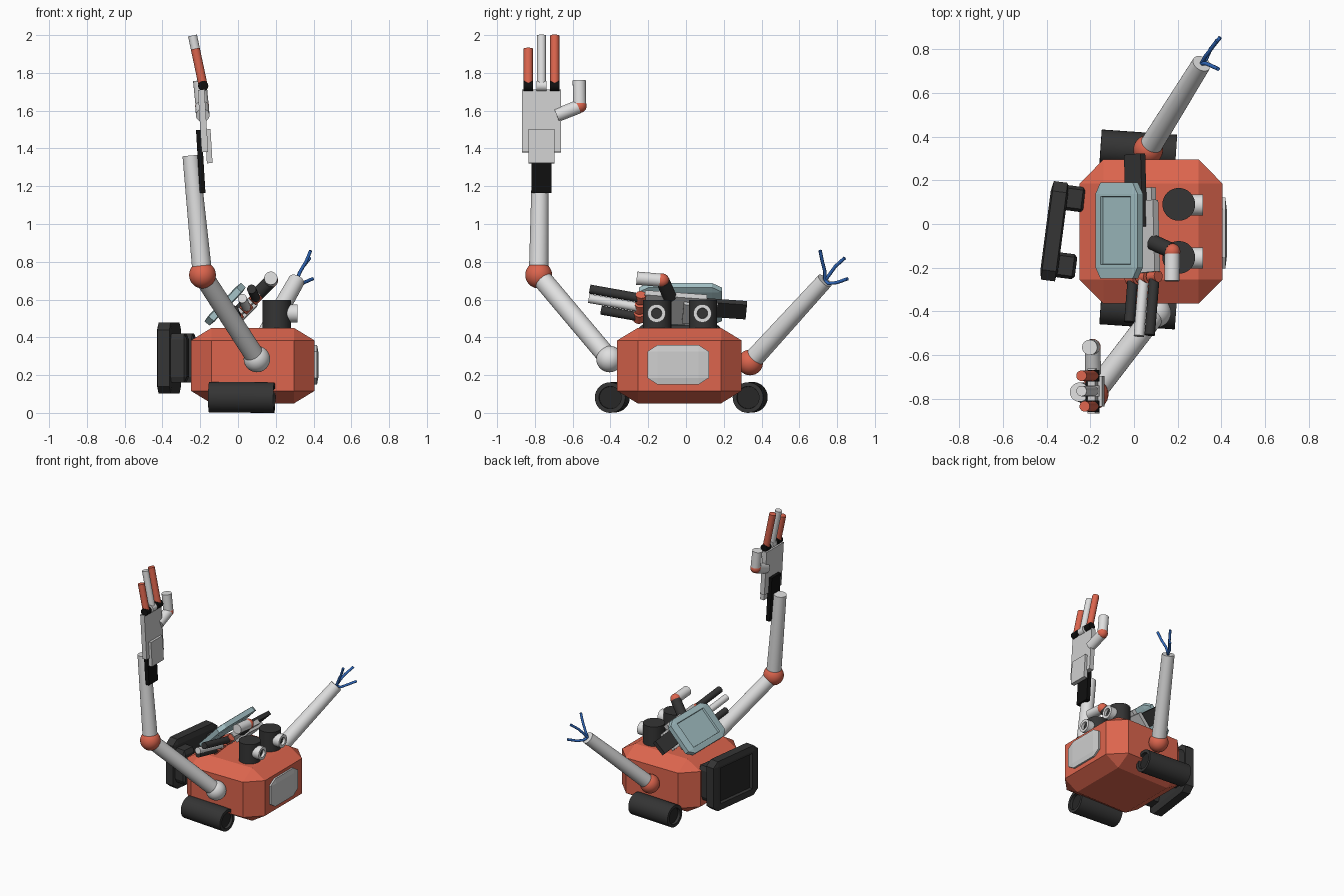
import bpy, bmesh
from mathutils import Matrix, Vector

if "Cube" in bpy.data.objects:
    bpy.data.objects.remove(bpy.data.objects["Cube"])


def material(name, r, g, b):
    m = bpy.data.materials.new(name)
    m.use_nodes = True
    m.diffuse_color = (r, g, b, 1)
    m.node_tree.nodes["Principled BSDF"].inputs["Base Color"].default_value = (r, g, b, 1)
    return m


ORANGE = material("orange", 0.72, 0.13, 0.075)
WHITE = material("white", 0.74, 0.74, 0.74)
GREY = material("light grey", 0.62, 0.62, 0.62)
DARK = material("dark grey", 0.035, 0.035, 0.035)
DEEP = material("deep grey", 0.02, 0.02, 0.02)
BLACK = material("black", 0.005, 0.005, 0.005)
GLASS = material("pale blue", 0.38, 0.55, 0.58)
BLUE = material("cable blue", 0.03, 0.14, 0.5)
WORLD = Matrix()


def frame(origin, x, z):
    """Local frame from an origin and its x and z directions."""
    z = Vector(z).normalized()
    y = z.cross(Vector(x)).normalized()
    x = y.cross(z)
    m = Matrix((x, y, z)).transposed().to_4x4()
    m.translation = origin
    return m


def finish(name, bm, mats, smooth=False):
    mesh = bpy.data.meshes.new(name)
    bmesh.ops.recalc_face_normals(bm, faces=bm.faces)
    bm.to_mesh(mesh)
    bm.free()
    for m in mats:
        mesh.materials.append(m)
    ob = bpy.data.objects.new(name, mesh)
    bpy.context.collection.objects.link(ob)
    if smooth:
        bpy.ops.object.select_all(action='DESELECT')
        ob.select_set(True)
        bpy.context.view_layer.objects.active = ob
        bpy.ops.object.shade_smooth_by_angle(angle=0.7)
    return ob


def box(name, mat, center, size, at=WORLD, chamfer=0, rim=0, inner=None):
    """Box with proportional chamfers and an optional recess in its local top."""
    bm = bmesh.new()
    bmesh.ops.create_cube(bm, size=1)
    if chamfer:
        bmesh.ops.bevel(bm, geom=bm.edges[:], offset=chamfer, segments=1,
                        affect='EDGES', profile=0.5)
    bm.normal_update()
    if rim:
        top = max(bm.faces, key=lambda f: f.calc_center_median().z)
        bmesh.ops.inset_individual(bm, faces=[top], thickness=rim)
        bmesh.ops.inset_individual(bm, faces=[top], thickness=0.01, depth=-0.3)
        top.material_index = 1
    bm.transform(at @ Matrix.Translation(center) @ Matrix.Diagonal((*size, 1)))
    return finish(name, bm, [mat, inner or mat])


def tube(name, mat, start, end, r, r2=None, at=WORLD, rim=0, inner=None):
    """Round bar between two points, with optional recessed ends."""
    a, b = at @ Vector(start), at @ Vector(end)
    bm = bmesh.new()
    bmesh.ops.create_cone(bm, cap_ends=True, segments=32, radius1=r,
                          radius2=r if r2 is None else r2, depth=(b - a).length)
    bm.normal_update()
    if rim:
        caps = [f for f in bm.faces if len(f.verts) > 4]
        bmesh.ops.inset_individual(bm, faces=caps, thickness=rim)
        bmesh.ops.inset_individual(bm, faces=caps, thickness=0.001, depth=-0.02)
        for f in caps:
            f.material_index = 1
    turn = (b - a).to_track_quat('Z', 'Y').to_matrix().to_4x4()
    bm.transform(Matrix.Translation((a + b) / 2) @ turn)
    return finish(name, bm, [mat, inner or mat], True)


def ball(name, mat, center, r, at=WORLD):
    bm = bmesh.new()
    bmesh.ops.create_uvsphere(bm, u_segments=32, v_segments=16, radius=r)
    bm.transform(Matrix.Translation(at @ Vector(center)))
    return finish(name, bm, [mat], True)


def cable(name, points):
    curve = bpy.data.curves.new(name, 'CURVE')
    curve.dimensions = '3D'
    curve.bevel_depth = 0.009
    curve.bevel_resolution = 3
    curve.use_fill_caps = True
    line = curve.splines.new('POLY')
    line.points.add(len(points) - 1)
    for p, co in zip(line.points, points):
        p.co = (*co, 1)
    curve.materials.append(BLUE)
    bpy.context.collection.objects.link(bpy.data.objects.new(name, curve))


def hand(label, at, wrist, finger_mats, knuckle_mats, thumb_mat):
    """Local x faces the cuff side, y the thumb side, z the fingertips."""
    box(label + "_palm", GREY, (0, 0, -0.165), (0.035, 0.205, 0.33), at)
    box(label + "_cuff", GREY, (0.022, 0, -0.30), (0.03, 0.14, 0.18), at)
    box(label + "_wrist", wrist, (-0.025, 0, -0.378), (0.03, 0.108, 0.335), at)
    lengths = (0.2, 0.27, 0.27)
    for i, length in enumerate(lengths):
        y = 0.07 * (i - 1)
        tube(f"{label}_knuckle_{i}", knuckle_mats[i], (0.012, y - 0.026, 0.02),
             (0.012, y + 0.026, 0.02), 0.027, at=at)
        tube(f"{label}_finger_{i}", finger_mats[i], (0.012, y, 0.02),
             (0.012 - 0.15 * length, y, 0.02 + length), 0.024, at=at)
    tube(label + "_thumb_base", thumb_mat, (0, 0.08, -0.135), (0, 0.195, -0.09), 0.036, at=at)
    ball(label + "_thumb_joint", ORANGE, (0, 0.202, -0.085), 0.037, at)
    tube(label + "_thumb_tip", WHITE, (0, 0.202, -0.08), (-0.005, 0.2, 0.05), 0.035, at=at)


# Body and front panel
box("body", ORANGE, (0.078, -0.035, 0.25), (0.655, 0.66, 0.4), chamfer=1 / 6)
box("front_panel", GREY, (0.405, -0.042, 0.255), (0.04, 0.325, 0.21), chamfer=1 / 6)

# Rollers under the front and rear edges
for label, y in (("front", -0.39), ("rear", 0.34)):
    tube(label + "_roller", DARK, (-0.153, y + 0.012, 0.083), (0.192, y - 0.012, 0.081),
         0.081, rim=0.022, inner=DEEP)

# Eye turrets with ringed lenses
for label, y in (("left", 0.09), ("right", -0.153)):
    tube(label + "_eye_turret", DARK, (0.205, y, 0.43), (0.205, y, 0.597), 0.075)
    tube(label + "_eye_ring", WHITE, (0.23, y - 0.003, 0.527), (0.316, y - 0.003, 0.527),
         0.048, rim=0.02, inner=DARK)

# Screen frame on the back with two mounts
back = frame((-0.365, -0.033, 0.29), (0.13, 0.99, 0), (-0.99, 0.13, 0))
box("back_frame", DARK, (0, 0, 0), (0.455, 0.375, 0.08), back, 0.1, 0.06, DEEP)
for label, x in (("left", 0.16), ("right", -0.15)):
    box(label + "_back_mount", DARK, (x, 0, -0.065), (0.115, 0.26, 0.11), back, 0.12)

# Pale tray leaning over the body
tray = frame((-0.068, -0.03, 0.575), (0.69, 0, 0.72), (-0.72, 0, 0.69))
box("tray", GLASS, (0, 0, 0), (0.28, 0.44, 0.045), tray, 0.12, 0.035)

# Raised arm
shoulder, elbow = (0.1, -0.405, 0.285), (-0.188, -0.78, 0.73)
ball("right_shoulder", WHITE, shoulder, 0.07)
tube("right_upper_arm", WHITE, shoulder, elbow, 0.052)
ball("right_elbow", ORANGE, elbow, 0.071)
tube("right_forearm", WHITE, elbow, (-0.25, -0.77, 1.362), 0.052, 0.044)
hand("raised_hand", frame((-0.195, -0.765, 1.71), (1, 0, 0.06), (-0.06, 0, 1)),
     BLACK, (ORANGE, WHITE, ORANGE), (BLACK, WHITE, BLACK), WHITE)

# Loose hand lying behind the tray
hand("loose_hand", frame((0.035, -0.225, 0.565), (0.7, 0, -0.7), (0.015, -0.555, 0.04)),
     DARK, (DARK, WHITE, DARK), (ORANGE, ORANGE, ORANGE), DARK)

# Broken arm with cables hanging out
stump = (0.31, 0.735, 0.7)
ball("left_shoulder", ORANGE, (0.065, 0.34, 0.267), 0.068)
tube("left_upper_arm", WHITE, (0.065, 0.34, 0.267), stump, 0.052, 0.044)
cable("cable_upright", [stump, (0.33, 0.735, 0.75), (0.36, 0.722, 0.8), (0.385, 0.71, 0.86)])
cable("cable_middle", [stump, (0.325, 0.765, 0.74), (0.345, 0.79, 0.775), (0.38, 0.84, 0.82)])
cable("cable_low", [stump, (0.33, 0.755, 0.685), (0.35, 0.8, 0.69), (0.395, 0.855, 0.71)])
